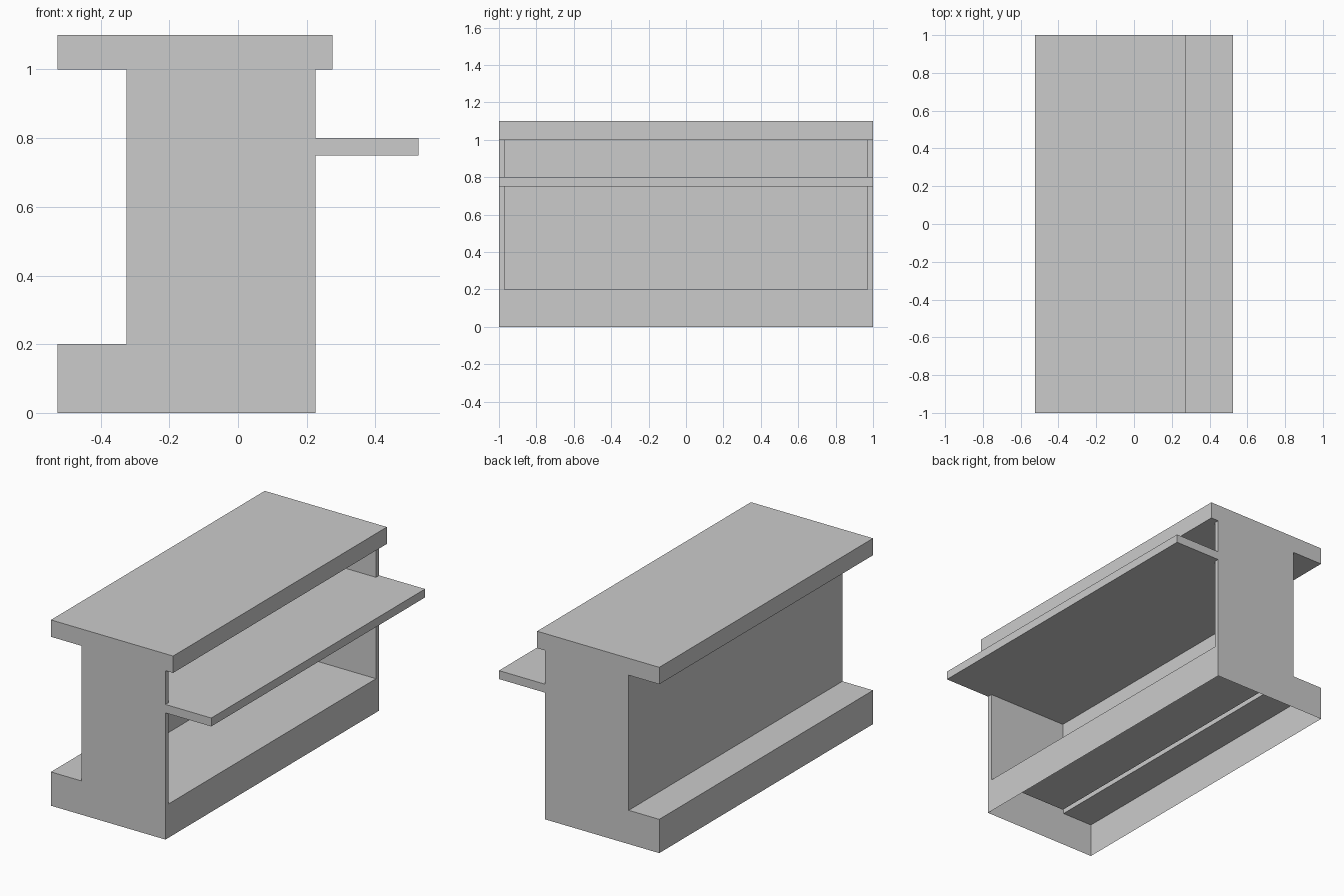
import bpy
import bmesh
from mathutils import Vector

cube = bpy.data.objects.get("Cube")
if cube:
    bpy.data.objects.remove(cube, do_unlink=True)

WALL = 0.03          # wall thickness around the compartment
HALF = 1.0           # half of the length
BACK, OPEN = -0.325, 0.225   # body faces in x
FLOOR, CEIL = 0.2, 1.0       # compartment heights

grey = bpy.data.materials.new("plain_grey")
grey.use_nodes = True
colour = (0.6, 0.6, 0.6, 1.0)
grey.diffuse_color = colour
grey.node_tree.nodes["Principled BSDF"].inputs["Base Color"].default_value = colour


def prism(points, depth):
    """Closed solid: a flat outline swept along a vector."""
    bm = bmesh.new()
    face = bm.faces.new([bm.verts.new(p) for p in points])
    swept = bmesh.ops.extrude_face_region(bm, geom=[face], use_keep_orig=True)
    verts = [v for v in swept["geom"] if isinstance(v, bmesh.types.BMVert)]
    bmesh.ops.translate(bm, verts=verts, vec=depth)
    bmesh.ops.recalc_face_normals(bm, faces=bm.faces)
    return bm


def finish(bm, name):
    mesh = bpy.data.meshes.new(name)
    bm.to_mesh(mesh)
    bm.free()
    mesh.materials.append(grey)
    obj = bpy.data.objects.new(name, mesh)
    bpy.context.scene.collection.objects.link(obj)


# Counter body: end outline with kick step and overhanging top
outline = [(-0.525, 0), (OPEN, 0), (OPEN, FLOOR), (OPEN, CEIL),
           (0.275, CEIL), (0.275, 1.1), (-0.525, 1.1), (-0.525, CEIL),
           (BACK, CEIL), (BACK, FLOOR), (-0.525, FLOOR)]
body = prism([(x, -HALF, z) for x, z in outline], Vector((0, 2 * HALF, 0)))

# Cut lines for the side borders of the opening
for y in (WALL - HALF, HALF - WALL):
    bmesh.ops.bisect_plane(body, geom=body.verts[:] + body.edges[:] + body.faces[:],
                           plane_co=(0, y, 0), plane_no=(0, 1, 0))

# Push the opening inward to form the compartment
middle = Vector((OPEN, 0, (FLOOR + CEIL) / 2))
opening = [f for f in body.faces if (f.calc_center_median() - middle).length < 0.01]
pushed = bmesh.ops.extrude_discrete_faces(body, faces=opening)["faces"]
bmesh.ops.translate(body, verts=list({v for f in pushed for v in f.verts}),
                    vec=(BACK + WALL - OPEN, 0, 0))

# The underside is open
under = [f for f in body.faces if all(abs(v.co.z) < 0.001 for v in f.verts)]
bmesh.ops.delete(body, geom=under, context="FACES")
finish(body, "counter_body")

# Shelf: fits inside the compartment and widens outside it
half_plan = [(BACK + WALL, HALF - WALL), (OPEN, HALF - WALL), (OPEN, HALF), (0.525, HALF)]
plan = half_plan + [(x, -y) for x, y in reversed(half_plan)]
finish(prism([(x, y, 0.75) for x, y in plan], Vector((0, 0, 0.05))), "shelf")
